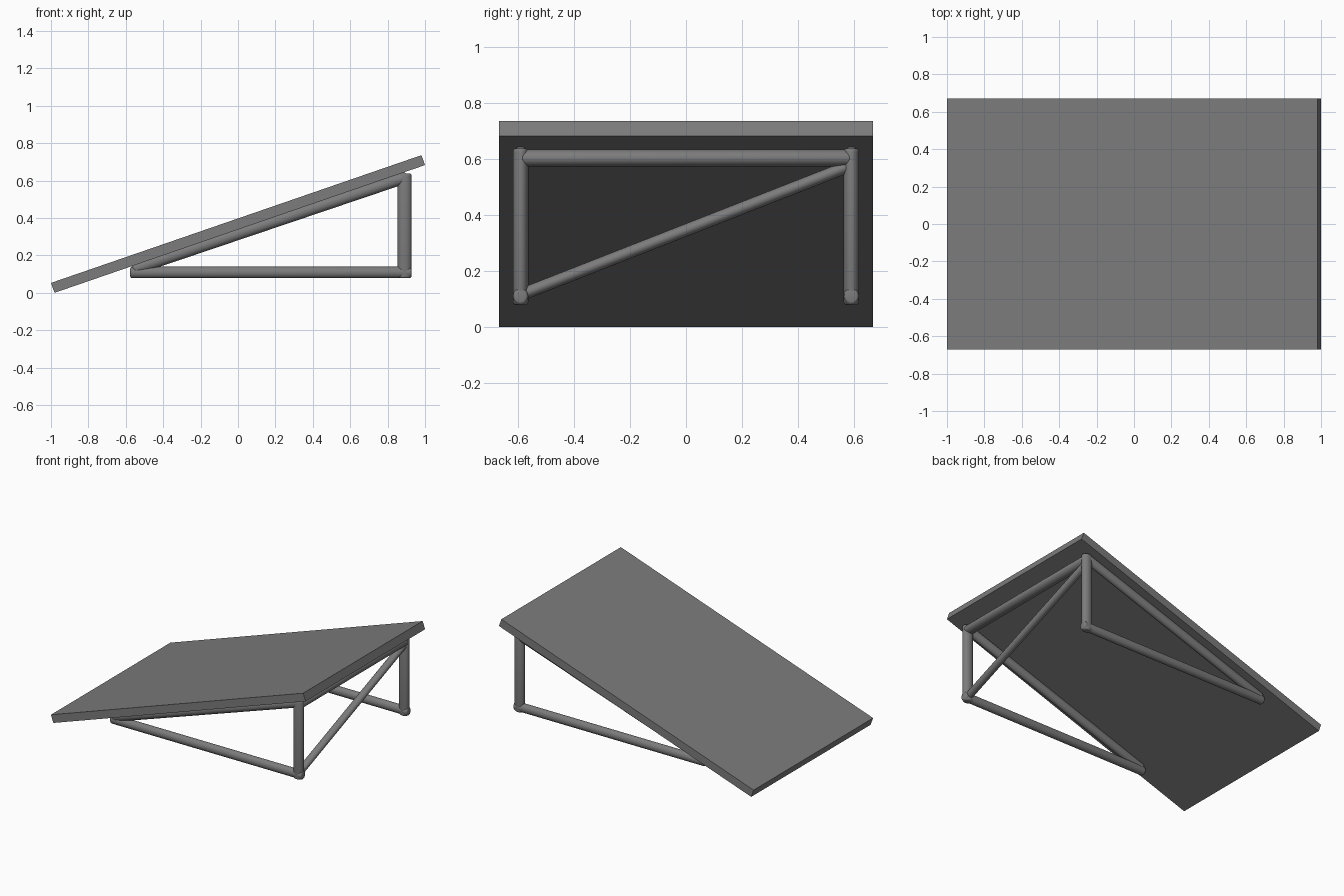
import bpy, bmesh, math
from mathutils import Vector, Matrix

if "Cube" in bpy.data.objects:
    bpy.data.objects.remove(bpy.data.objects["Cube"])

grey = bpy.data.materials.new("dark grey")
grey.diffuse_color = (0.2, 0.2, 0.2, 1)
grey.use_nodes = True
grey.node_tree.nodes["Principled BSDF"].inputs["Base Color"].default_value = grey.diffuse_color

# Tube radii along each axis (slightly flattened pipes)
RAD = Vector((0.037, 0.0275, 0.031))


def finish(name, bm):
    mesh = bpy.data.meshes.new(name)
    bm.to_mesh(mesh)
    bm.free()
    mesh.materials.append(grey)
    ob = bpy.data.objects.new(name, mesh)
    bpy.context.collection.objects.link(ob)
    return ob


def tube(name, a, b, k=1.0):
    """Round-ended pipe from a to b, made with radius k then squashed by RAD."""
    a, b = (Vector([p[i] / RAD[i] for i in range(3)]) for p in (a, b))
    d = b - a
    bm = bmesh.new()
    bmesh.ops.create_cone(bm, cap_ends=True, segments=32, radius1=k, radius2=k, depth=d.length)
    rims = [e for e in bm.edges if abs(e.verts[0].co.z - e.verts[1].co.z) < 1e-4]
    bmesh.ops.bevel(bm, geom=rims, offset=0.4 * k, segments=4, profile=0.5, affect='EDGES')
    rot = d.to_track_quat('Z', 'Y').to_matrix().to_4x4()
    bm.transform(Matrix.Diagonal((*RAD, 1)) @ Matrix.Translation((a + b) / 2) @ rot)
    ob = finish(name, bm)
    bpy.ops.object.select_all(action='DESELECT')
    ob.select_set(True)
    bpy.context.view_layer.objects.active = ob
    bpy.ops.object.shade_smooth_by_angle(angle=math.radians(40))


# Sloping panel
bm = bmesh.new()
profile = [(-0.981, 0.0), (1.0, 0.683), (0.981, 0.736), (-1.0, 0.053)]
face = bm.faces.new([bm.verts.new((x, -0.67, z)) for x, z in profile])
ext = bmesh.ops.extrude_face_region(bm, geom=[face])
bmesh.ops.translate(bm, vec=(0, 1.34, 0), verts=[v for v in ext["geom"] if isinstance(v, bmesh.types.BMVert)])
bmesh.ops.recalc_face_normals(bm, faces=bm.faces)
finish("panel", bm)

# Triangular side frames
for side, s in (("front", -1), ("back", 1)):
    y = s * 0.592
    tube(side + "_base_rail", (-0.577, y, 0.109), (0.928, y, 0.109))
    tube(side + "_upright", (0.891, y, 0.078), (0.891, y, 0.639))
    tube(side + "_slanted_rail", (-0.56, y, 0.125), (0.905, y, 0.62))

# Cross bar and diagonal brace between the uprights
tube("cross_bar", (0.891, -0.592, 0.604), (0.891, 0.592, 0.604))
tube("diagonal_brace", (0.891, -0.592, 0.114), (0.891, 0.592, 0.578), 0.72)
